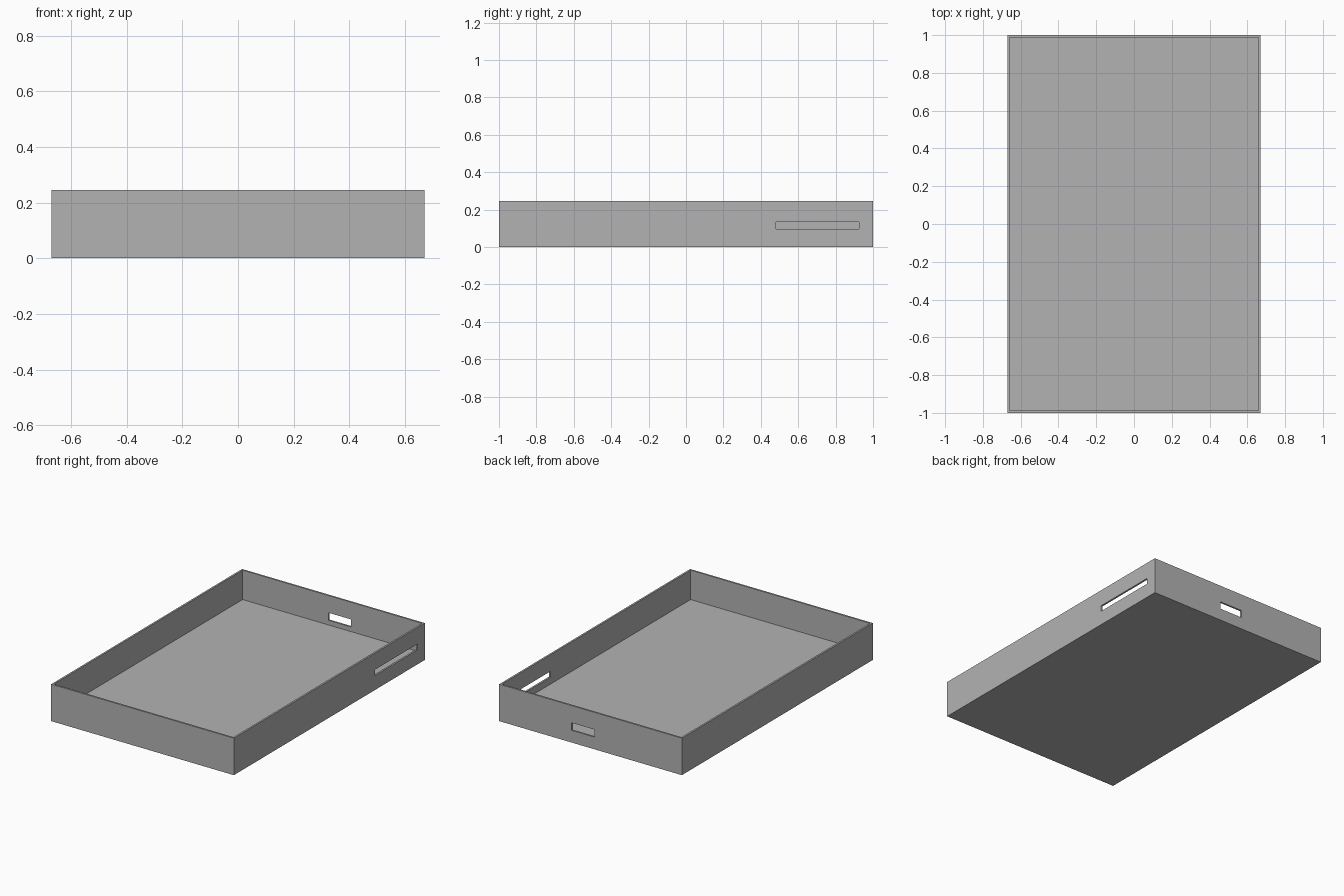
import bpy

# Remove the default cube
if "Cube" in bpy.data.objects:
    bpy.data.objects.remove(bpy.data.objects["Cube"], do_unlink=True)

HALF_X, HALF_Y, HEIGHT = 0.67, 1.0, 0.245
WALL, FLOOR = 0.012, 0.05

# Single plain grey
grey = bpy.data.materials.new("plain_grey")
grey.use_nodes = True
colour = (0.45, 0.45, 0.45, 1)
grey.diffuse_color = colour
grey.node_tree.nodes["Principled BSDF"].inputs["Base Color"].default_value = colour


def box(name, x, y, z):
    """Box spanning the given (low, high) ranges."""
    spans = (x, y, z)
    bpy.ops.mesh.primitive_cube_add(size=1, location=[(a + b) / 2 for a, b in spans])
    obj = bpy.context.object
    obj.name = name
    obj.scale = [b - a for a, b in spans]
    bpy.ops.object.transform_apply(location=True, rotation=False, scale=True)
    obj.data.materials.append(grey)
    return obj


def cut(target, cutter):
    """Subtract the cutter from the target, then discard it."""
    cutter.hide_render = True
    mod = target.modifiers.new(cutter.name, "BOOLEAN")
    mod.operation = "DIFFERENCE"
    mod.solver = "EXACT"
    mod.object = cutter
    bpy.context.view_layer.objects.active = target
    bpy.ops.object.modifier_apply(modifier=mod.name)
    bpy.data.objects.remove(cutter, do_unlink=True)


# Tray body
tray = box("tray", (-HALF_X, HALF_X), (-HALF_Y, HALF_Y), (0, HEIGHT))

# Open interior above the floor
ix, iy = HALF_X - WALL, HALF_Y - WALL
cut(tray, box("interior_cutter", (-ix, ix), (-iy, iy), (FLOOR, HEIGHT + 0.1)))

# Long slot through the left wall, near the back
cut(tray, box("side_slot_cutter", (ix - 0.05, HALF_X + 0.05), (0.48, 0.925), (0.096, 0.135)))

# Short slot through the back wall
cut(tray, box("back_slot_cutter", (-0.028, 0.139), (iy - 0.05, HALF_Y + 0.05), (0.081, 0.131)))
